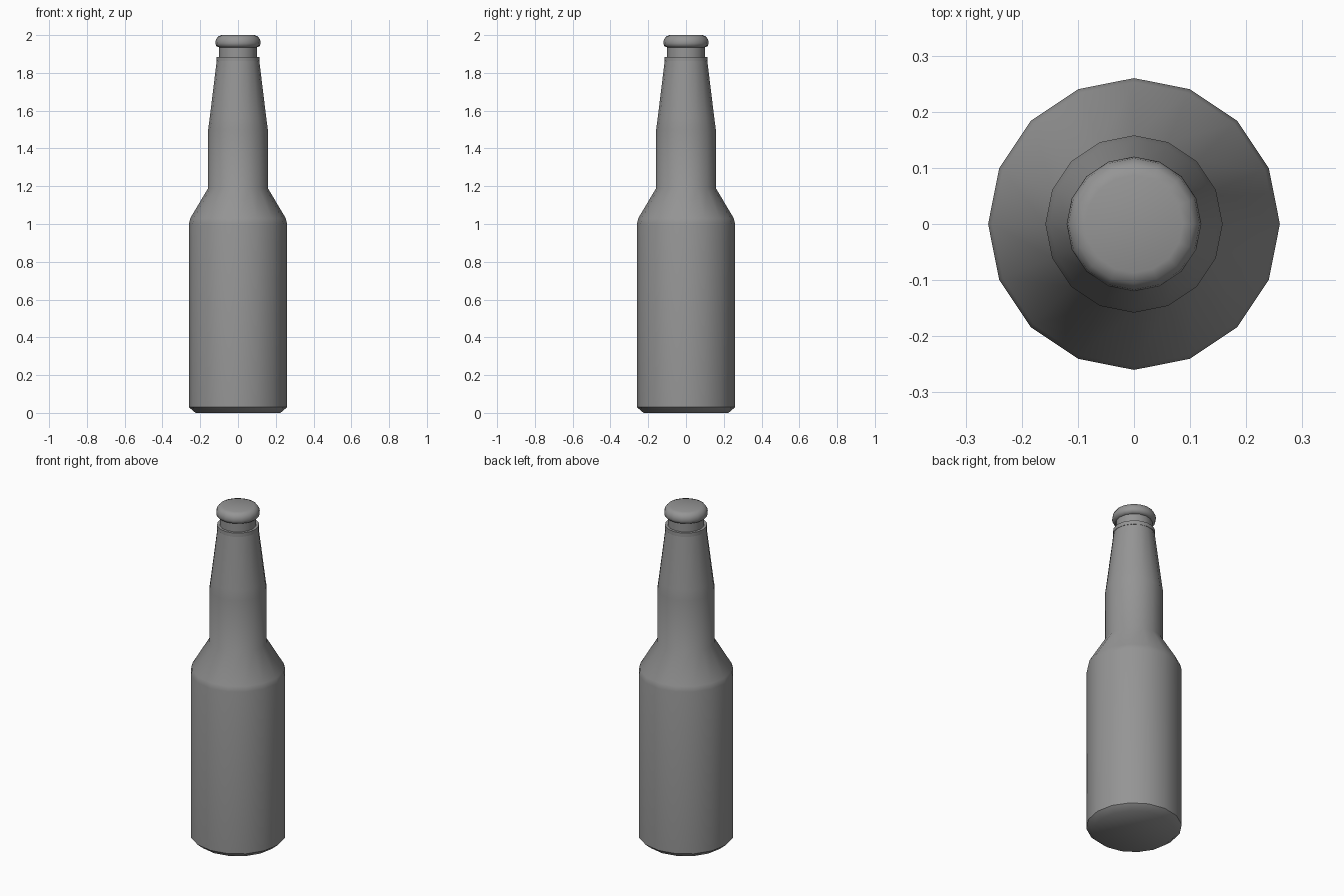
import bpy
import math

SIDES = 16

if "Cube" in bpy.data.objects:
    bpy.data.objects.remove(bpy.data.objects["Cube"], do_unlink=True)


def make_material(name, colour):
    mat = bpy.data.materials.new(name)
    mat.use_nodes = True
    mat.diffuse_color = colour
    mat.node_tree.nodes["Principled BSDF"].inputs["Base Color"].default_value = colour
    return mat


def lathe(name, profile, mat, angle):
    """Revolve (radius, height) points, bottom to top, and close both ends."""
    verts = [(r * math.cos(math.tau * i / SIDES), r * math.sin(math.tau * i / SIDES), z)
             for r, z in profile for i in range(SIDES)]
    faces = [(k * SIDES + i, k * SIDES + (i + 1) % SIDES,
              (k + 1) * SIDES + (i + 1) % SIDES, (k + 1) * SIDES + i)
             for k in range(len(profile) - 1) for i in range(SIDES)]
    faces.append(tuple(reversed(range(SIDES))))
    faces.append(tuple(range(len(verts) - SIDES, len(verts))))
    mesh = bpy.data.meshes.new(name)
    mesh.from_pydata(verts, [], faces)
    mesh.materials.append(mat)
    obj = bpy.data.objects.new(name, mesh)
    bpy.context.collection.objects.link(obj)
    bpy.ops.object.select_all(action="DESELECT")
    obj.select_set(True)
    bpy.context.view_layer.objects.active = obj
    bpy.ops.object.shade_smooth_by_angle(angle=math.radians(angle))
    return obj


grey = make_material("bottle grey", (0.3, 0.3, 0.3, 1))

# Body with chamfered base, sloping shoulder and tapered neck
lathe("bottle_body", [(0.225, 0), (0.26, 0.03), (0.26, 1.0), (0.253, 1.03), (0.158, 1.19),
                      (0.158, 1.5), (0.15, 1.56), (0.113, 1.862)], grey, 45)

# Raised collar under the mouth
lathe("neck_ring", [(0.115, 1.862), (0.115, 1.885)], grey, 45)

# Mouth of the neck
lathe("bottle_mouth", [(0.1, 1.88), (0.1, 1.945)], grey, 45)

# Rounded cap
lathe("bottle_cap", [(0.1, 1.935), (0.115, 1.942), (0.12, 1.957), (0.117, 1.976),
                     (0.106, 1.993), (0.087, 2.0)], grey, 60)
